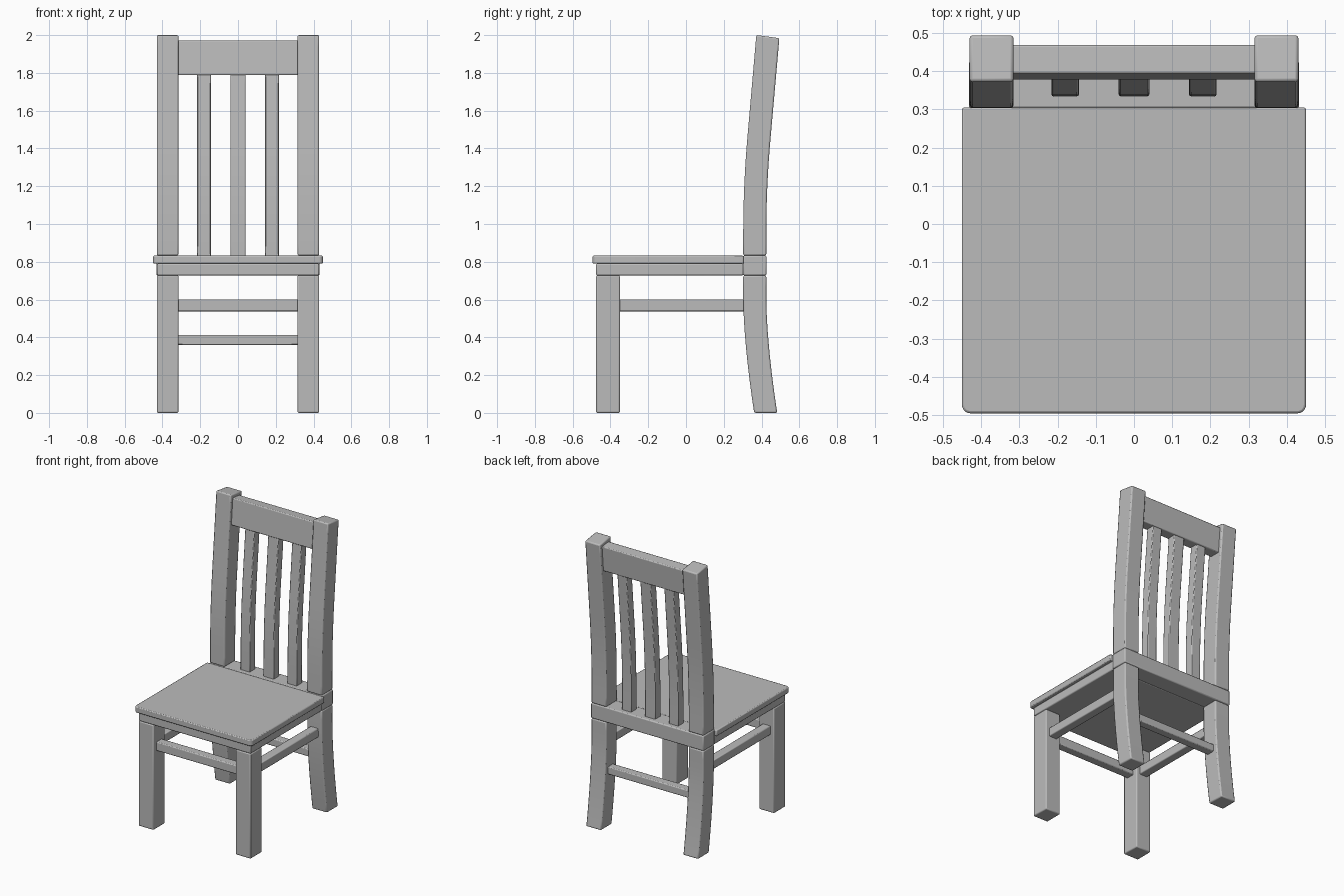
import bpy, bmesh

if "Cube" in bpy.data.objects:
    bpy.data.objects.remove(bpy.data.objects["Cube"])

wood = bpy.data.materials.new("plain grey")
wood.diffuse_color = (0.5, 0.5, 0.5, 1)
wood.use_nodes = True
wood.node_tree.nodes["Principled BSDF"].inputs["Base Color"].default_value = wood.diffuse_color


def finish(name, bm, bevel):
    bmesh.ops.recalc_face_normals(bm, faces=bm.faces)
    me = bpy.data.meshes.new(name)
    bm.to_mesh(me)
    bm.free()
    me.materials.append(wood)
    ob = bpy.data.objects.new(name, me)
    bpy.context.collection.objects.link(ob)
    mod = ob.modifiers.new("soft edges", 'BEVEL')
    mod.width = bevel
    mod.segments = 2
    mod.limit_method = 'ANGLE'
    bpy.ops.object.select_all(action='DESELECT')
    ob.select_set(True)
    bpy.context.view_layer.objects.active = ob
    bpy.ops.object.shade_smooth_by_angle()
    return ob


def box(name, x, y, z, bevel=0.007):
    bm = bmesh.new()
    bmesh.ops.create_cube(bm, size=1)
    for v in bm.verts:
        v.co = [lo + (c + 0.5) * (hi - lo) for c, (lo, hi) in zip(v.co, (x, y, z))]
    return finish(name, bm, bevel)


def bend(z):
    """Centre line of the back: legs splay backwards, backrest leans back."""
    if z < 0.6:
        return 0.364 + 0.058 * ((0.6 - z) / 0.6) ** 1.6
    d = max(0, z - 0.95)
    return 0.364 + 0.0875 * (d * d if d < 0.5 else d - 0.25)


def bent_bar(name, x, depth, z0, z1, steps, bevel=0.008, tilt=0.0):
    """Rectangular bar that follows the centre line; its top end may tilt."""
    bm = bmesh.new()
    rings = []
    for i in range(steps + 1):
        t = i / steps
        z = z0 + (z1 - z0) * t
        rings.append([bm.verts.new((px, bend(z) + dy, z - dy * tilt * t))
                      for px, dy in ((x[0], -depth / 2), (x[1], -depth / 2),
                                     (x[1], depth / 2), (x[0], depth / 2))])
    for a, b in zip(rings, rings[1:]):
        for k in range(4):
            n = (k + 1) % 4
            bm.faces.new((a[k], a[n], b[n], b[k]))
    bm.faces.new(rings[0])
    bm.faces.new(rings[-1])
    return finish(name, bm, bevel)


# Seat board with rounded front corners
bm = bmesh.new()
bmesh.ops.create_cube(bm, size=1)
for v in bm.verts:
    v.co = (v.co.x * 0.90, -0.095 + v.co.y * 0.80, 0.811 + v.co.z * 0.042)
corners = [e for e in bm.edges
           if all(v.co.y < -0.4 for v in e.verts)
           and abs(e.verts[0].co.z - e.verts[1].co.z) > 0.01]
bmesh.ops.bevel(bm, geom=corners, offset=0.022, segments=5, profile=0.5, affect='EDGES')
finish("seat", bm, 0.006)

# Frame under the seat and block behind it
box("seat_frame", (-0.43, 0.43), (-0.476, 0.305), (0.728, 0.79))
box("back_block", (-0.432, 0.432), (0.302, 0.426), (0.728, 0.833))

# Legs, back posts and side stretchers
for s, side in ((-1, "left"), (1, "right")):
    x = sorted((s * 0.315, s * 0.43))
    box(side + "_front_leg", x, (-0.476, -0.35), (0, 0.728))
    bent_bar(side + "_back_leg", x, 0.122, 0, 0.728, 12)
    bent_bar(side + "_back_post", x, 0.122, 0.833, 1.992, 18, tilt=0.14)
    box(side + "_stretcher", sorted((s * 0.342, s * 0.403)),
        (-0.36, 0.32), (0.538, 0.60), 0.006)

# Front and back stretchers
box("front_stretcher", (-0.325, 0.325), (-0.443, -0.383), (0.538, 0.60), 0.006)
box("back_stretcher", (-0.325, 0.325), (0.346, 0.404), (0.36, 0.413), 0.006)

# Backrest rail and slats
bent_bar("top_rail", (-0.325, 0.325), 0.076, 1.788, 1.968, 3, 0.006, tilt=0.09)
for cx, w, name in ((-0.18, 0.072, "left"), (0, 0.08, "middle"), (0.18, 0.072, "right")):
    bent_bar(name + "_slat", (cx - w / 2, cx + w / 2), 0.06, 0.828, 1.80, 16, 0.005)
